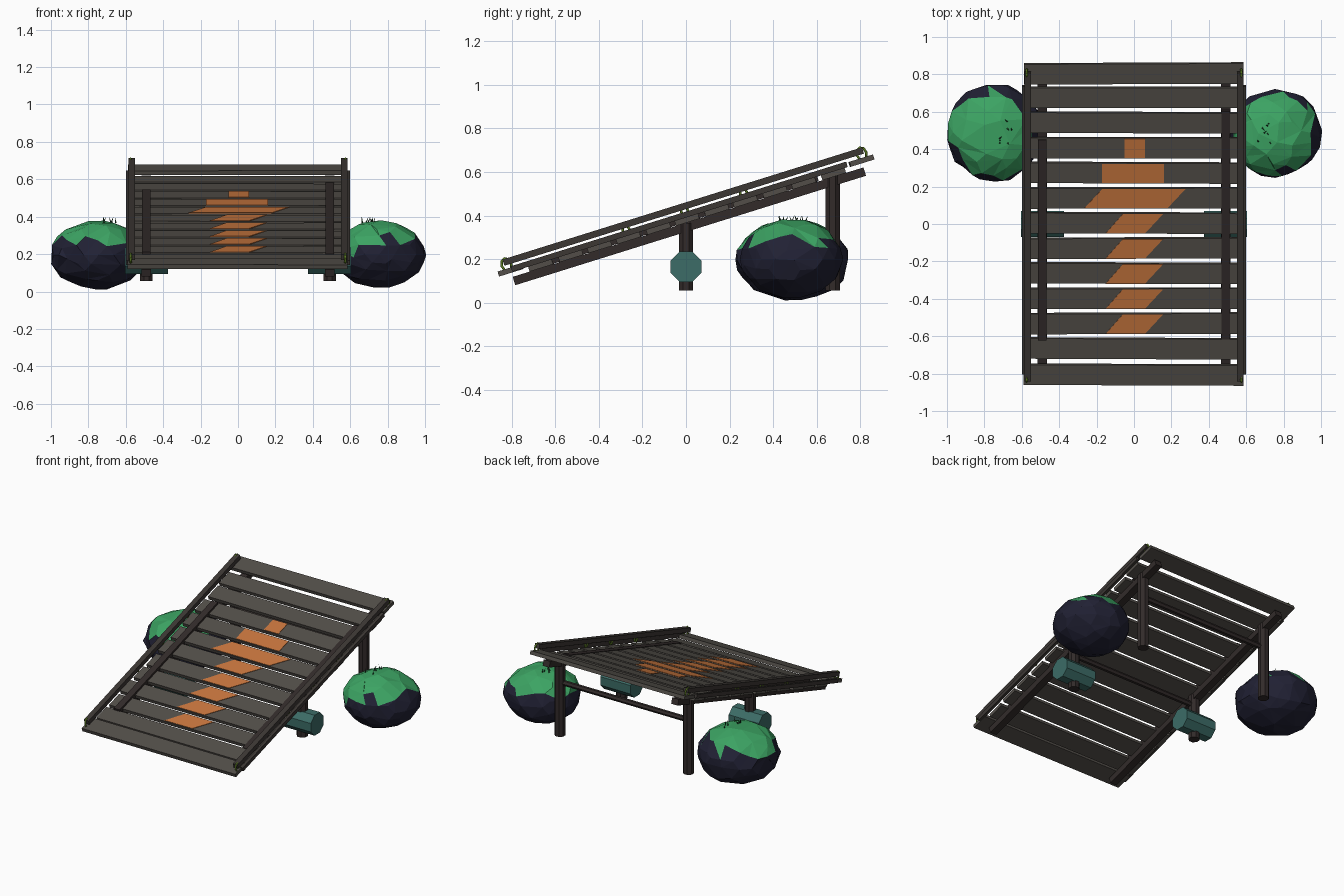
import bpy, bmesh, math, random
from mathutils import Matrix, Vector

if "Cube" in bpy.data.objects:
    bpy.data.objects.remove(bpy.data.objects["Cube"])

random.seed(4)
SLOPE = math.atan(0.312)
C = math.cos(SLOPE)
RAMP = Matrix.Translation((0, 0, 0.40)) @ Matrix.Rotation(SLOPE, 4, 'X')


def mat(name, r, g, b):
    m = bpy.data.materials.new(name)
    m.diffuse_color = (r, g, b, 1)
    m.use_nodes = True
    m.node_tree.nodes["Principled BSDF"].inputs["Base Color"].default_value = m.diffuse_color
    return m


PLANK = mat("weathered plank", 0.084, 0.076, 0.066)
RAIL = mat("rail wood", 0.045, 0.038, 0.034)
LOG = mat("dark post wood", 0.032, 0.024, 0.023)
ORANGE = mat("orange paint", 0.56, 0.175, 0.047)
ROCK = mat("dark rock", 0.015, 0.015, 0.034)
MOSS = mat("green moss", 0.045, 0.37, 0.125)
TEAL = mat("teal drum", 0.045, 0.15, 0.135)
ROPE = mat("olive rope", 0.115, 0.22, 0.018)
GRASS = mat("dark grass", 0.015, 0.06, 0.025)


def finish(bm, name, *mats):
    me = bpy.data.meshes.new(name)
    bmesh.ops.recalc_face_normals(bm, faces=bm.faces)
    bm.to_mesh(me)
    bm.free()
    for m in mats:
        me.materials.append(m)
    ob = bpy.data.objects.new(name, me)
    bpy.context.collection.objects.link(ob)
    return ob


def box(name, loc, size, m, frame=Matrix(), yaw=0):
    bm = bmesh.new()
    bmesh.ops.create_cube(bm, size=1, matrix=frame @ Matrix.Translation(loc)
                          @ Matrix.Rotation(yaw, 4, 'Z') @ Matrix.Diagonal((*size, 1)))
    return finish(bm, name, m)


def rod(name, a, b, r, sides, m, r2=None):
    a, b = Vector(a), Vector(b)
    d = b - a
    bm = bmesh.new()
    q = d.to_track_quat('Z', 'Y').to_matrix().to_4x4()
    bmesh.ops.create_cone(bm, cap_ends=True, segments=sides, radius1=r,
                          radius2=r if r2 is None else r2, depth=d.length,
                          matrix=Matrix.Translation((a + b) / 2) @ q
                          @ Matrix.Rotation(math.pi / sides, 4, 'Z'))
    return finish(bm, name, m)


# Deck planks, end planks sit slightly higher and wider
STEP = 0.1342
T = 0.024
for i in range(-6, 7):
    end = abs(i) == 6
    w = 1.175 if end else 1.15 + random.uniform(-0.015, 0.015)
    box("deck_plank", (random.uniform(-.004, .004), i * STEP / C, 0.0 if end else -0.02),
        (w, 0.108 / C, T), PLANK, RAMP, random.uniform(-.005, .005))


# Painted arrow: a thin plate on each plank (top edge x range, bottom edge x range)
def paint(i, top, bottom):
    y0, y1 = (i * STEP - 0.051) / C, (i * STEP + 0.051) / C
    z = -0.02 + T / 2 - 0.002
    bm = bmesh.new()
    pts = [(bottom[0], y0), (bottom[1], y0), (top[1], y1), (top[0], y1)]
    f = bm.faces.new([bm.verts.new(RAMP @ Vector((x, y, z))) for x, y in pts])
    r = bmesh.ops.extrude_face_region(bm, geom=[f])
    up = RAMP.to_3x3() @ Vector((0, 0, 0.005))
    bmesh.ops.translate(bm, vec=up, verts=[v for v in r['geom'] if isinstance(v, bmesh.types.BMVert)])
    finish(bm, "painted_arrow", ORANGE)


paint(3, (-.05, .06), (-.05, .06))
paint(2, (-.17, .16), (-.17, .16))
paint(1, (-.17, .275), (-.265, .18))
for i in range(-4, 1):
    paint(i, (-.06, .155), (-.15, .06))

for s in (-1, 1):
    # Rails along both edges and beams under the deck
    box("upper_rail", (s * .568, 0, .043), (.036, 1.65 / C, .03), RAIL, RAMP)
    box("outer_rail", (s * .59, -.03 / C, .004), (.02, 1.54 / C, .026), RAIL, RAMP)
    box("support_beam", (s * .49, 0, -.052), (.05, 1.61 / C, .04), LOG, RAMP)
    # Strip lying over the planks
    y0, y1 = -.62, (.45 if s < 0 else .6)
    top = .006 if s < 0 else -.005
    box("deck_strip", (s * .49, (y0 + y1) / 2 / C, (top - .03) / 2),
        (.045, (y1 - y0) / C, top + .03), LOG, RAMP)
    # Posts and drums
    rod("back_post", (s * .49, .673, .055), (s * .49, .673, .585), .036, 8, LOG)
    rod("middle_post", (s * .49, 0, .055), (s * .49, 0, .365), .036, 8, LOG)
    rod("drum", (s * .375, 0, .165), (s * .605, 0, .165), .076, 8, TEAL)
    # Rope loops around the rails
    for y in (-.815, -.27, 0, .27, .815):
        big = abs(y) > .5
        r, off = (.03, .03) if big else (.021, .02)
        n = 8
        ring = [RAMP @ Vector((s * .574, y / C + r * .75 * math.cos(k * math.tau / n),
                               off + r * math.sin(k * math.tau / n))) for k in range(n)]
        cu = bpy.data.curves.new("rope_loop", 'CURVE')
        cu.dimensions = '3D'
        cu.bevel_depth = .006
        cu.bevel_resolution = 0
        sp = cu.splines.new('POLY')
        sp.points.add(n - 1)
        for p, v in zip(sp.points, ring):
            p.co = (*v, 1)
        sp.use_cyclic_u = True
        cu.materials.append(ROPE)
        bpy.context.collection.objects.link(bpy.data.objects.new("rope_loop", cu))

# Cross bars between the posts
rod("back_cross_bar", (-.49, .673, .42), (.49, .673, .42), .018, 6, LOG)
rod("middle_cross_bar", (-.49, 0, .3), (.49, 0, .3), .018, 6, LOG)


# Mossy rocks with a few grass blades
def rock(name, c, rad):
    bm = bmesh.new()
    bmesh.ops.create_icosphere(bm, subdivisions=3, radius=1)
    for v in bm.verts:
        k = random.uniform(.95, 1.02)
        v.co = Vector([c[j] + v.co[j] * rad[j] * k for j in range(3)])
    bm.normal_update()
    for f in bm.faces:
        m = f.calc_center_median()
        f.material_index = int(m.z + .07 * math.sin(9 * m.x + 7 * m.y) * .5
                               + random.uniform(-.02, .02) > .275)
    ob = finish(bm, name, ROCK, MOSS)
    mod = ob.modifiers.new("facets", 'DECIMATE')
    mod.ratio = .6
    for k in range(7):
        p = Vector((c[0] * .93 + random.uniform(-.04, .04), c[1] + random.uniform(-.06, .06),
                    c[2] + rad[2] * .92))
        rod("grass_blade", p, p + Vector((random.uniform(-.015, .015),
            random.uniform(-.015, .015), .033)), .005, 3, GRASS, 0)


rock("left_rock", (-.745, .49, .195), (.26, .265, .187))
rock("right_rock", (.755, .485, .2), (.248, .24, .182))
